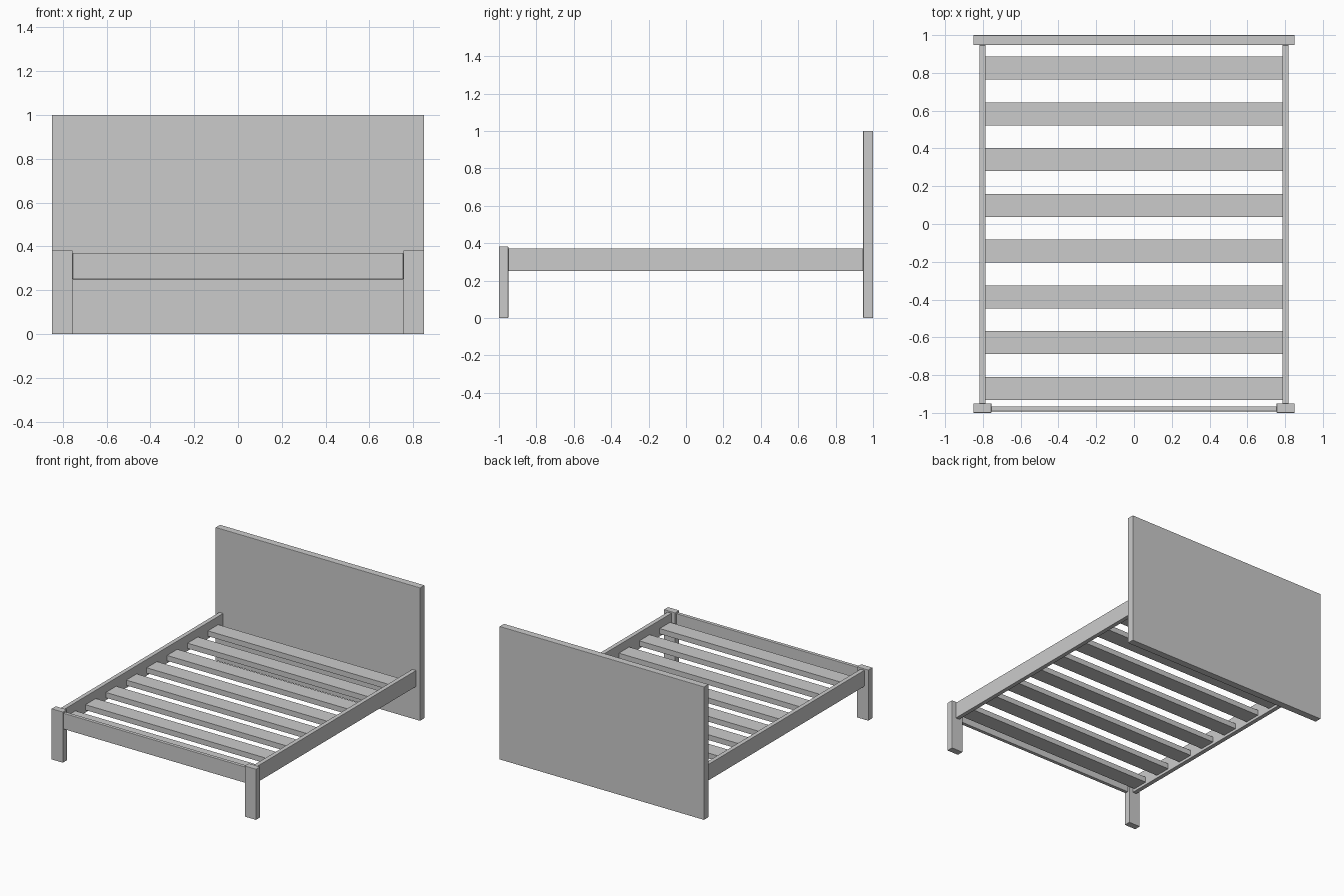
import bpy

cube = bpy.data.objects.get("Cube")
if cube:
    bpy.data.objects.remove(cube, do_unlink=True)

grey = bpy.data.materials.new("plain grey")
grey.use_nodes = True
grey.diffuse_color = (0.6, 0.6, 0.6, 1)
grey.node_tree.nodes["Principled BSDF"].inputs["Base Color"].default_value = (0.6, 0.6, 0.6, 1)


def board(name, xs, ys, zs, bevel=0.003):
    """Box between the given limits, with softened edges."""
    spans = (xs, ys, zs)
    bpy.ops.mesh.primitive_cube_add(size=1, location=[(a + b) / 2 for a, b in spans])
    ob = bpy.context.object
    ob.name = name
    ob.scale = [b - a for a, b in spans]
    bpy.ops.object.transform_apply(location=False, rotation=False, scale=True)
    ob.data.materials.append(grey)
    if bevel:
        mod = ob.modifiers.new("soft edges", "BEVEL")
        mod.width = bevel
        mod.segments = 2
    return ob


# Headboard standing on the floor
board("headboard", (-0.85, 0.85), (0.947, 1.0), (0, 1.0))

# Side rails and front legs
for side, s in (("left", 1), ("right", -1)):
    board(side + "_rail", sorted((s * 0.785, s * 0.818)), (-0.95, 0.947), (0.25, 0.372))
    board(side + "_front_leg", sorted((s * 0.755, s * 0.85)), (-1.0, -0.95), (0, 0.382))

# Foot rail between the legs
board("foot_rail", (-0.755, 0.755), (-0.992, -0.965), (0.25, 0.37))

# Evenly spaced slats
for i in range(8):
    y = -0.87 + i * 0.2421
    board(f"slat_{i + 1}", (-0.787, 0.787), (y - 0.061, y + 0.061), (0.27, 0.31), 0)
